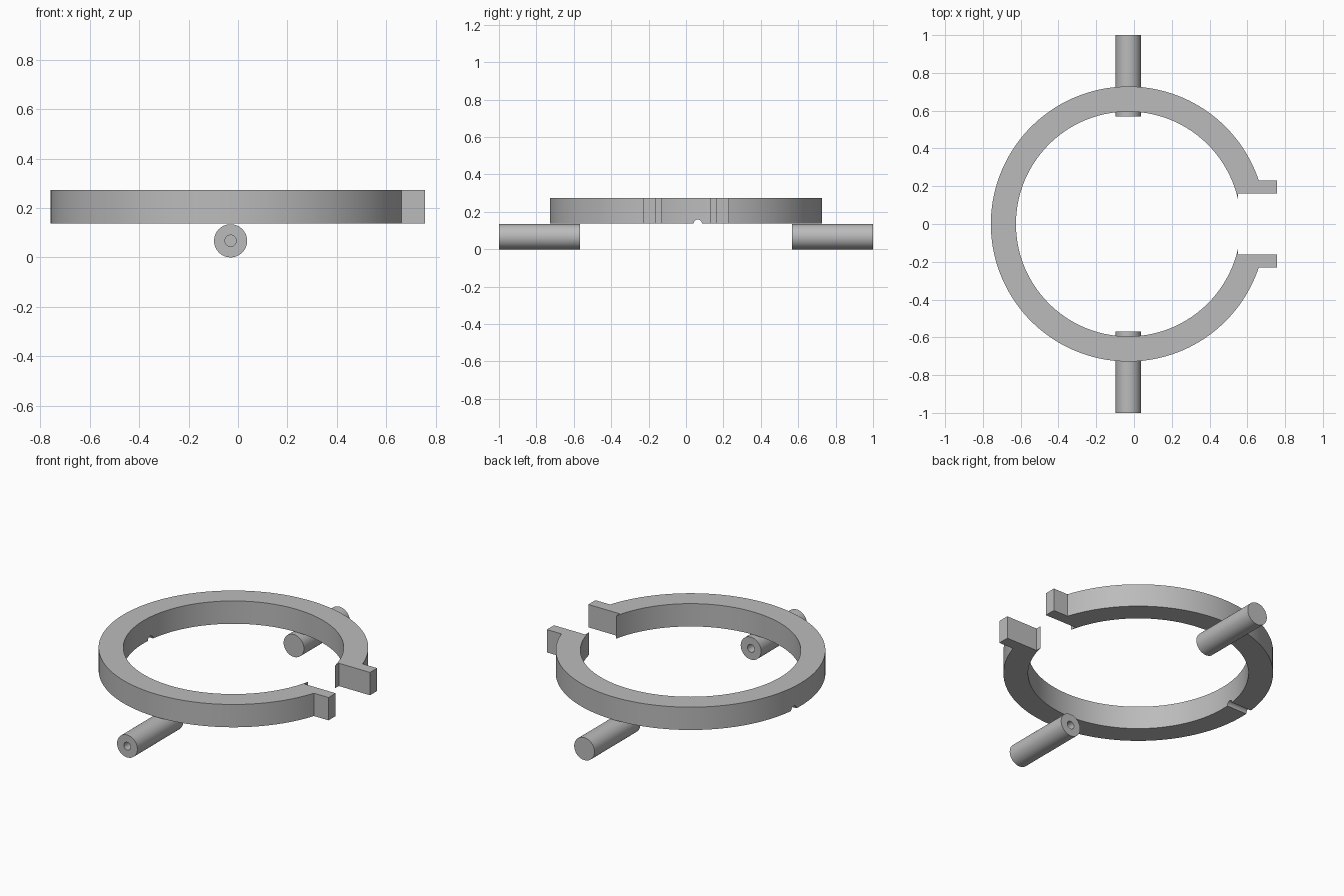
import bpy, bmesh
from math import asin, sin, cos, pi, sqrt, radians

cube = bpy.data.objects.get("Cube")
if cube:
    bpy.data.objects.remove(cube, do_unlink=True)

CX = -0.03                      # ring and peg centre line
R_OUT, R_IN = 0.728, 0.595      # ring radii
Z0, Z1 = 0.137, 0.273           # ring bottom and top
PEG_R, PEG_IN = 0.067, 0.568
TAB_IN, TAB_OUT, TAB_END = 0.162, 0.229, 0.757
LIP_X = 0.551                   # face of the gap cut

grey = bpy.data.materials.new("plain grey")
grey.use_nodes = True
colour = (0.5, 0.5, 0.5, 1)
grey.diffuse_color = colour
grey.node_tree.nodes["Principled BSDF"].inputs["Base Color"].default_value = colour


def finish(obj):
    obj.data.materials.clear()
    obj.data.materials.append(grey)
    bpy.ops.object.select_all(action='DESELECT')
    obj.select_set(True)
    bpy.context.view_layer.objects.active = obj
    bpy.ops.object.shade_smooth_by_angle(angle=radians(30))


def rod(name, radius, depth, location, rotation, sides=64):
    bpy.ops.mesh.primitive_cylinder_add(vertices=sides, radius=radius, depth=depth,
                                        location=location, rotation=rotation)
    obj = bpy.context.object
    obj.name = name
    return obj


def cut(obj, cutter):
    mod = obj.modifiers.new("cut", 'BOOLEAN')
    mod.operation = 'DIFFERENCE'
    mod.solver = 'EXACT'
    mod.object = cutter
    bpy.context.view_layer.objects.active = obj
    bpy.ops.object.modifier_apply(modifier=mod.name)
    bpy.data.objects.remove(cutter, do_unlink=True)


def arc(radius, start, end, steps=128):
    return [(CX + radius * cos(start + (end - start) * i / steps),
             radius * sin(start + (end - start) * i / steps)) for i in range(steps + 1)]


# Open ring with two clamp tabs, extruded from one outline
a_out = asin(TAB_OUT / R_OUT)
lip_y = sqrt(R_IN ** 2 - (LIP_X - CX) ** 2)
a_in = asin(lip_y / R_IN)
outline = [(LIP_X, TAB_IN), (TAB_END, TAB_IN), (TAB_END, TAB_OUT)]
outline += arc(R_OUT, a_out, 2 * pi - a_out)
outline += [(TAB_END, -TAB_OUT), (TAB_END, -TAB_IN), (LIP_X, -TAB_IN)]
outline += arc(R_IN, 2 * pi - a_in, a_in)

bm = bmesh.new()
base = bm.faces.new([bm.verts.new((x, y, Z0)) for x, y in outline])
top = bmesh.ops.extrude_face_region(bm, geom=[base])
bmesh.ops.translate(bm, vec=(0, 0, Z1 - Z0),
                    verts=[v for v in top["geom"] if isinstance(v, bmesh.types.BMVert)])
bmesh.ops.recalc_face_normals(bm, faces=bm.faces)
mesh = bpy.data.meshes.new("clamp_ring")
bm.to_mesh(mesh)
bm.free()
ring = bpy.data.objects.new("clamp_ring", mesh)
bpy.context.collection.objects.link(ring)

# Half-round groove under the side opposite the gap
cut(ring, rod("groove_cutter", 0.022, 0.4, (CX - R_IN, 0.063, Z0), (0, pi / 2, 0), 32))
finish(ring)

# Two pegs under the ring; only the front one is bored through
for name, side in (("front_peg", -1), ("back_peg", 1)):
    spot = (CX, side * (1 + PEG_IN) / 2, PEG_R)
    peg = rod(name, PEG_R, 1 - PEG_IN, spot, (pi / 2, 0, 0))
    if side < 0:
        cut(peg, rod("bore_cutter", 0.023, 1, spot, (pi / 2, 0, 0), 32))
    finish(peg)
